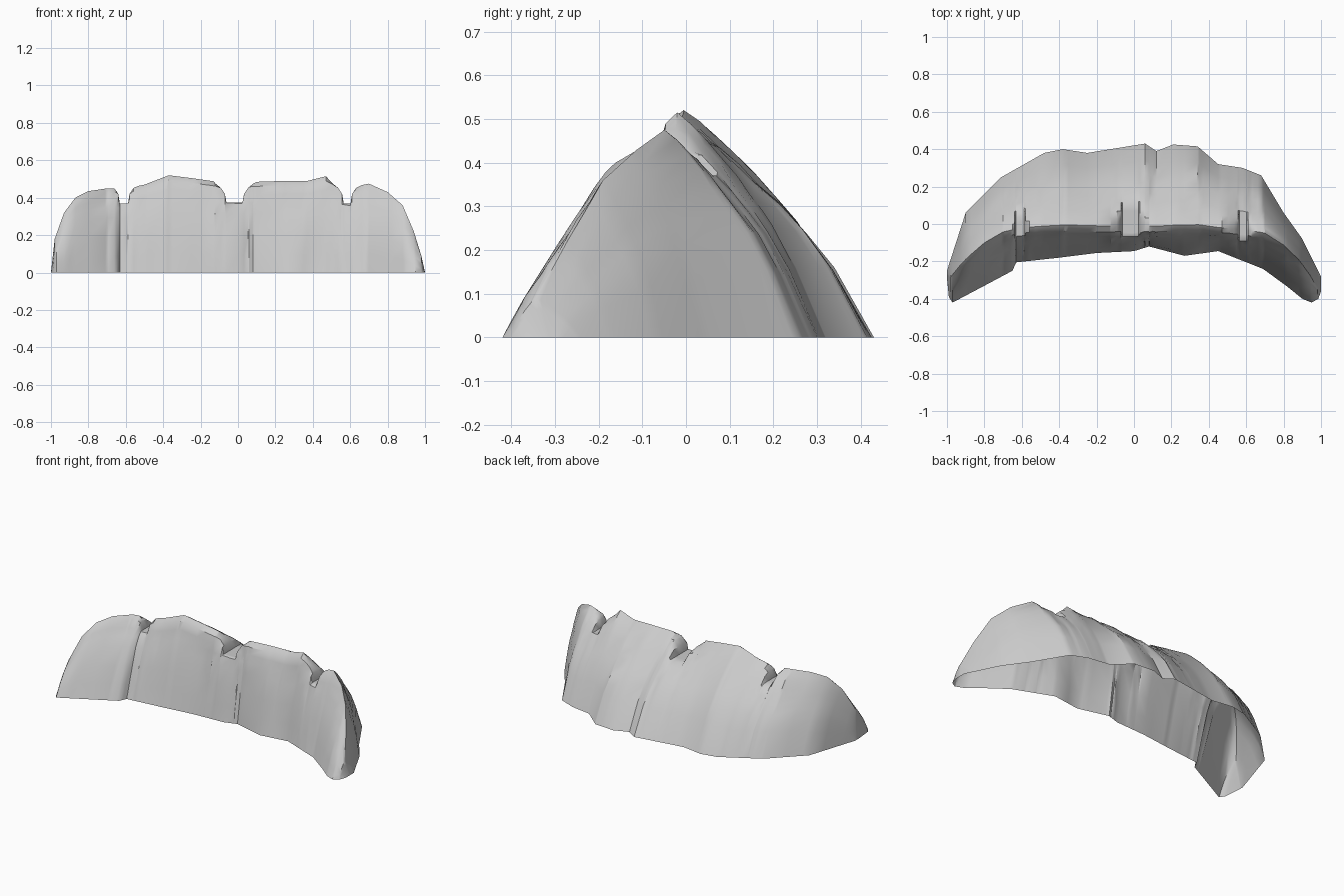
import bpy, bmesh, random

if "Cube" in bpy.data.objects:
    bpy.data.objects.remove(bpy.data.objects["Cube"])
random.seed(4)


def interp(table, x):
    """Piecewise linear lookup."""
    if x <= table[0][0]:
        return table[0][1]
    for (a, va), (b, vb) in zip(table, table[1:]):
        if x <= b:
            return va + (vb - va) * (x - a) / (b - a)
    return table[-1][1]


# Plan outlines of the wall foot (x, y)
FRONT = [(-1, -.29), (-.99, -.39), (-.97, -.42), (-.8, -.33), (-.65, -.25), (-.63, -.205),
         (-.4, -.18), (-.2, -.155), (0, -.145), (.08, -.12), (.27, -.17), (.45, -.145),
         (.69, -.24), (.82, -.335), (.9, -.40), (.95, -.42), (.985, -.40), (1, -.36)]
BACK = [(-1, -.25), (-.9, .06), (-.71, .25), (-.48, .38), (-.38, .4), (-.25, .38),
        (.06, .43), (.12, .39), (.21, .425), (.34, .415), (.45, .32), (.58, .30),
        (.68, .26), (.8, .06), (.9, -.08), (1, -.28)]
# Crest line in plan (x, y) and its height (x, z) ignoring the notches
CREST = [(-1, -.27), (-.98, -.29), (-.93, -.235), (-.87, -.18), (-.8, -.12), (-.7, -.065),
         (-.6, -.045), (-.35, -.035), (0, -.045), (.35, -.035), (.58, -.055), (.7, -.07),
         (.8, -.125), (.88, -.20), (.94, -.28), (.98, -.35), (1, -.32)]
HEIGHT = [(-1, 0), (-.98, .18), (-.93, .32), (-.87, .4), (-.8, .435), (-.7, .45),
          (-.6, .45), (-.5, .47), (-.37, .52), (-.25, .505), (-.13, .488), (0, .48),
          (.1, .485), (.25, .49), (.37, .49), (.47, .515), (.55, .475), (.62, .46),
          (.7, .475), (.8, .43), (.88, .36), (.94, .22), (.98, .09), (1, 0)]
# Notches cut through the crest: left, right, floor height
NOTCHES = [(-.632, -.588, .37), (-.062, .024, .375), (.565, .602, .37)]


def ceiling(x):
    z = 1.0
    for a, b, floor in NOTCHES:
        d = max(a - x, x - b, 0)
        z = min(z, interp([(0, floor), (.008, .42), (.03, .453), (.06, .477), (.1, .6)], d))
    return z


# Cross-section: front face (share of foot-to-crest run, height share), then back
FRONT_SEC = [(0, 0), (.17, .2), (.36, .42), (.6, .65), (.76, .77), (.88, .86), (1, .95)]
BACK_SEC = [(.07, 1), (.16, .945), (.25, .88), (.35, .80), (.45, .71), (.56, .61),
            (.67, .50), (.81, .32), (1, 0)]

xs = {round(p[0], 3) for t in (FRONT, BACK, CREST, HEIGHT) for p in t}
for a, b, _ in NOTCHES:
    xs |= {a - .06, a - .03, a - .008, a, b, b + .008, b + .03, b + .06}
xs = sorted(xs)

# Hollow wall shell, open underneath
bm = bmesh.new()
rows = []
for x in xs:
    yf, yb, yc = interp(FRONT, x), interp(BACK, x), interp(CREST, x)
    h, top = interp(HEIGHT, x), ceiling(x)
    end = abs(x) > .97
    row = []
    for s, k in FRONT_SEC:
        j = 0 if end or k == 0 else random.uniform(-.004, .004)
        row.append(bm.verts.new((x, yf + (yc - yf) * s + j, min(k * h, top))))
    for s, k in BACK_SEC:
        j = 0 if end or k in (0, 1) else random.uniform(-.005, .005)
        row.append(bm.verts.new((x, yc + (yb - yc) * s, min(k * h + j, top))))
    rows.append(row)
for r, q in zip(rows, rows[1:]):
    for i in range(len(r) - 1):
        bm.faces.new((r[i], q[i], q[i + 1], r[i + 1]))
bmesh.ops.remove_doubles(bm, verts=bm.verts, dist=.0005)
bmesh.ops.recalc_face_normals(bm, faces=bm.faces)
# Keep normals pointing outwards on the front face
if sum(f.normal.z * f.calc_area() for f in bm.faces) < 0:
    bmesh.ops.reverse_faces(bm, faces=bm.faces)
mesh = bpy.data.meshes.new("rock_wall")
bm.to_mesh(mesh)
bm.free()
wall = bpy.data.objects.new("rock_wall", mesh)
bpy.context.collection.objects.link(wall)
bpy.context.view_layer.objects.active = wall
wall.select_set(True)
bpy.ops.object.shade_smooth_by_angle(angle=.6)
